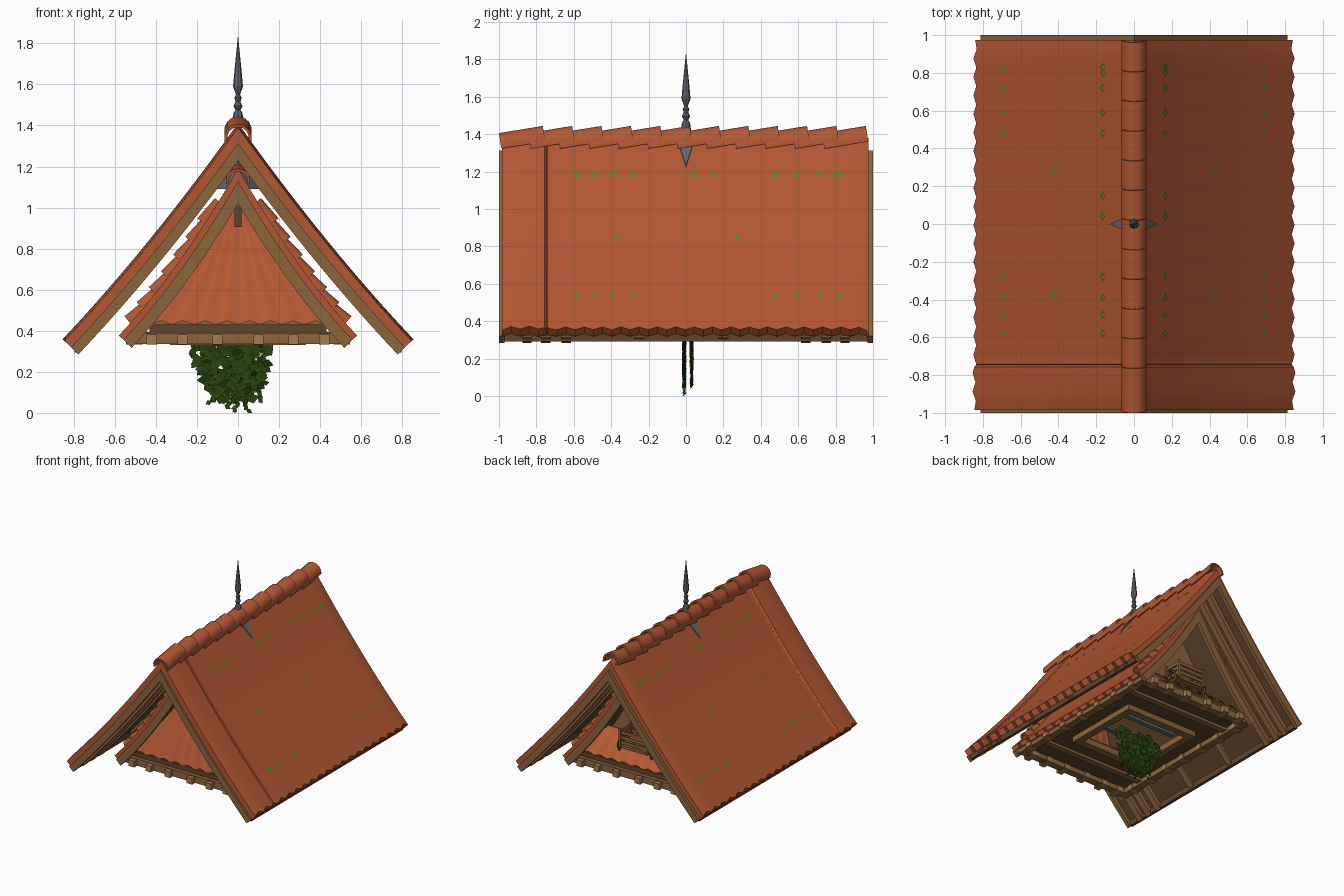
import bpy, bmesh, math, random
from mathutils import Vector

if "Cube" in bpy.data.objects:
    bpy.data.objects.remove(bpy.data.objects["Cube"])

random.seed(4)

def mat(name, c):
    m = bpy.data.materials.new(name)
    m.diffuse_color = (*c, 1)
    m.use_nodes = True
    m.node_tree.nodes["Principled BSDF"].inputs["Base Color"].default_value = m.diffuse_color
    return m

TILE = mat("red clay tile", (.45, .097, .034))
WOOD = mat("wood", (.26, .128, .045))
LIGHT = mat("light wood", (.38, .2, .08))
DARK = mat("dark wood", (.12, .06, .024))
METAL = mat("grey metal", (.13, .14, .165))
IVY = mat("dark ivy", (.022, .058, .004))
MOSS = mat("moss", (.1, .24, .012))

def make(name, verts, faces, m, smooth=False):
    me = bpy.data.meshes.new(name)
    me.from_pydata(verts, [], faces)
    bm = bmesh.new()
    bm.from_mesh(me)
    bmesh.ops.recalc_face_normals(bm, faces=bm.faces)
    bm.to_mesh(me)
    bm.free()
    me.materials.append(m)
    o = bpy.data.objects.new(name, me)
    bpy.context.collection.objects.link(o)
    if smooth:
        bpy.context.view_layer.objects.active = o
        o.select_set(True)
        bpy.ops.object.shade_smooth_by_angle(angle=math.radians(30))
        o.select_set(False)
    return o

def boxes(name, m, items):
    # each item: centre and full size
    v, f = [], []
    for (cx, cy, cz), (sx, sy, sz) in items:
        b = len(v)
        v += [(cx + i * sx / 2, cy + j * sy / 2, cz + k * sz / 2)
              for i in (-1, 1) for j in (-1, 1) for k in (-1, 1)]
        f += [tuple(b + n for n in q) for q in
              ((0, 1, 3, 2), (4, 6, 7, 5), (0, 4, 5, 1), (2, 3, 7, 6), (0, 2, 6, 4), (1, 5, 7, 3))]
    return make(name, v, f, m)

# curved roof profiles: z = top - a x + b x^2, eave at x = xe
MAIN = (1.40, 1.40, .20, .85)
SMALL = (1.19, 1.75, .60, .58)

def point(P, x, d):
    top, a, b, _ = P
    s = a - 2 * b * x
    return top - a * x + b * x * x - d * math.sqrt(1 + s * s)

def curve(P, d, trim=0, n=12):
    s = P[1] - 2 * P[2] * P[3]
    xe = P[3] - trim - d * s / math.sqrt(1 + s * s)
    right = [(xe * i / n, point(P, xe * i / n, d)) for i in range(n, -1, -1)]
    return right + [(-x, z) for x, z in reversed(right[:-1])]

def slab(name, P, d0, d1, stations, m, smooth=False):
    # stations: (y, drop, eave trim); closed curved shell between depths d0 and d1
    v, f = [], []
    for y, drop, trim in stations:
        ring = curve(P, d0 + drop, trim) + curve(P, d1, trim)[::-1]
        v += [(x, y, z) for x, z in ring]
    k = len(ring)
    h = k // 2
    for s in range(len(stations) - 1):
        for i in range(k):
            j = (i + 1) % k
            f.append((s * k + i, s * k + j, (s + 1) * k + j, (s + 1) * k + i))
    for b in (0, (len(stations) - 1) * k):
        f += [(b + i, b + i + 1, b + k - 2 - i, b + k - 1 - i) for i in range(h - 1)]
    return make(name, v, f, m, smooth)

def flat(y, w):
    return [(y - w / 2, 0, 0), (y + w / 2, 0, 0)]

# main tiled roof with scalloped eave, rounded verges and a raised front strip
main_st = []
for i in range(41):
    y = -.985 + 1.96 * i / 40
    drop = .012 if i in (0, 40) else .003 if i in (1, 39) else 0
    main_st.append((y, drop - (.006 if y < -.755 else 0), .015 * (i % 2)))
main_st += [(-.757, -.005, .008), (-.747, .006, .008), (-.73, .003, .008)]
slab("main_roof_tiles", MAIN, 0, .052, sorted(main_st), TILE, True)
slab("main_roof_sheathing", MAIN, .05, .066, [(-.97, 0, .02), (.97, 0, .02)], DARK)
for n, y in (("front", -.985), ("back", .985)):
    slab(n + "_bargeboard", MAIN, .05, .1, flat(y, .03), WOOD)
for y in (-.85, -.75, -.64, -.25, .2, .64, .75, .85):
    slab("main_rafter", MAIN, .06, .1 if abs(y) > .3 else .085, flat(y, .05), WOOD)
for s in (1, -1):
    boxes("eave_board", DARK, [((s * .785, 0, .318), (.025, 1.94, .05))])

# arched cap tiles
def arches(name, spans, r, up):
    v, f = [], []
    n = 8
    for p, q in spans:
        p, q = Vector(p), Vector(q)
        d = (q - p).normalized()
        side = d.cross(Vector(up)).normalized()
        nor = side.cross(d)
        b = len(v)
        for c in (p, q):
            for rr in (r, r - .014):
                for i in range(n + 1):
                    t = math.radians(-15 + 210 * i / n)
                    v.append(c + side * rr * math.cos(t) + nor * rr * math.sin(t))
        k = n + 1
        for i in range(n):
            for x, y in ((0, 2), (1, 3), (0, 1), (2, 3)):
                f.append((b + x * k + i, b + x * k + i + 1, b + y * k + i + 1, b + y * k + i))
        for i in (0, n):
            f.append((b + i, b + k + i, b + 3 * k + i, b + 2 * k + i))
    return make(name, v, f, TILE, True)

arches("main_ridge_caps", [((0, -.99 + .157 * i, 1.34), (0, -.755 + .157 * i, 1.378))
                           for i in range(12)], .067, (0, 0, 1))

# smaller inner roof under the main one
inner_st = [(-.75 + 1.5 * i / 30, 0, .015 * (i % 2)) for i in range(31)]
slab("inner_roof_tiles", SMALL, 0, .032, inner_st, TILE, True)
slab("inner_roof_sheathing", SMALL, .03, .045, [(-.72, 0, .02), (.72, 0, .02)], DARK)
for n, y in (("inner_front", -.75), ("inner_back", .75)):
    slab(n + "_bargeboard", SMALL, .03, .085, flat(y, .03), WOOD)
arches("inner_ridge_caps", [((0, -.77 + .15 * i, 1.13), (0, -.55 + .15 * i, 1.15))
                            for i in range(9)], .06, (0, 0, 1))
verge = []
for y in (-.66, .66):
    for s in (1, -1):
        for i in range(7):
            x0, x1 = .53 - .06 * i, .53 - .06 * i - .085
            verge.append(((s * x0, y, point(SMALL, x0, -.008)),
                          (s * x1, y, point(SMALL, x1, .012))))
arches("inner_verge_caps", verge, .036, (0, 0, 1))

# sloping tiled gable skirts with scalloped lower edge; the back one stops at a wooden wall
def skirt(name, s, y_top, z_top, half):
    v = [(-.43 + .86 * i / 16, s * .71, .43 + .018 * (i % 2)) for i in range(17)]
    v += [(-half + 2 * half * i / 16, s * y_top, z_top) for i in range(17)]
    make(name, v, [(i, i + 1, i + 18, i + 17) for i in range(16)], TILE)

skirt("front_gable_tiles", -1, .45, 1.05, .01)
skirt("back_gable_tiles", 1, .52, .6, .36)
make("back_gable_wall", [(-.42, .50, .42), (.42, .50, .42), (0, .50, 1.08)], [(0, 1, 2)], WOOD)
boxes("front_gable_vent", DARK, [((0, -.72, .955), (.036, .05, .1))])
for s in (1, -1):
    boxes("gable_shadow_board", DARK, [((0, s * .69, .405), (.86, .02, .05))])

# square wooden base frame, ceiling with opening, and projecting beam ends
frame = []
for s in (1, -1):
    frame += [((0, s * .70, .362), (1.06, .06, .055)), ((s * .50, 0, .362), (.06, 1.36, .055)),
              ((0, s * .30, .355), (.66, .06, .05)), ((s * .30, 0, .355), (.06, .6, .05))]
boxes("base_frame", WOOD, frame)
boxes("ceiling_boards", DARK, [((0, s * .49, .385), (.98, .42, .02)) for s in (1, -1)] +
      [((s * .39, 0, .385), (.2, .56, .02)) for s in (1, -1)])
boxes("ceiling_battens", WOOD, [((0, s * .5, .368), (.94, .05, .03)) for s in (1, -1)])
boxes("opening_bars", METAL, [((0, y, .42), (.56, .04, .02)) for y in (-.12, .12)])
ends = []
for s in (1, -1):
    ends += [((x, s * .715, .358), (.05, .1, .05)) for x in (-.42, -.27, -.1, .1, .27, .42)]
    ends += [((s * .505, y, .358), (.08, .05, .05)) for y in (-.6, -.4, -.2, 0, .2, .4, .6)]
boxes("beam_ends", LIGHT, ends)

# small wooden cart on the back gable
CY, CZ = .6, .58
cart = [((0, CY, CZ - .04), (.24, .14, .02))]
for s in (1, -1):
    cart += [((0, CY + s * .07, CZ + z), (.24, .012, .025)) for z in (0, .04, .08)]
    cart += [((s * .12, CY, CZ + z), (.012, .14, .025)) for z in (0, .04, .08)]
    cart += [((s * .12, CY + t * .07, CZ + .03), (.02, .02, .15)) for t in (1, -1)]
boxes("cart_box", WOOD, cart)
for s in (1, -1):
    bpy.ops.mesh.primitive_torus_add(major_radius=.06, minor_radius=.011, major_segments=14,
                                     minor_segments=4, location=(s * .145, CY, CZ - .04),
                                     rotation=(0, math.pi / 2, 0))
    o = bpy.context.object
    o.name = "cart_wheel"
    o.data.materials.append(DARK)
    boxes("cart_spokes", DARK, [((s * .145, CY, CZ - .04), (.012, .12, .014)),
                                ((s * .145, CY, CZ - .04), (.012, .014, .12))])

# metal spire, the flashing plates under it, and its foot inside the roof
def lathe(name, prof, n):
    v = [(r * math.cos(2 * math.pi * i / n), r * math.sin(2 * math.pi * i / n), z)
         for r, z in prof for i in range(n)]
    f = [(a * n + i, a * n + (i + 1) % n, (a + 1) * n + (i + 1) % n, (a + 1) * n + i)
         for a in range(len(prof) - 1) for i in range(n)]
    f += [tuple(range(n)), tuple(range((len(prof) - 1) * n, len(prof) * n))]
    return make(name, v, f, METAL)

lathe("spire_foot", [(.12, 1.09), (.1, 1.2), (.05, 1.3)], 4)
for s in (1, -1):
    tri = [(.03, -.042), (.03, .042), (.128, 0)]
    v = [(s * x, y, point(MAIN, x, d)) for d in (.01, -.005) for x, y in tri]
    make("spire_flashing", v, [(0, 1, 2), (3, 4, 5), (0, 1, 4, 3), (1, 2, 5, 4), (2, 0, 3, 5)], METAL)
lathe("spire", [(.03, 1.4), (.022, 1.46), (.012, 1.475), (.022, 1.495), (.012, 1.515),
                (.018, 1.535), (.01, 1.55), (.024, 1.59), (.017, 1.67), (.001, 1.83)], 8)

# hanging ivy: two thin curtains of leaves
v, f = [], []
def leaf(x, y, z, r):
    t = random.random() * 6.28
    b = len(v)
    for k, q in enumerate((1, .7, 1, .7)):
        a = t + k * math.pi / 2
        v.append((x + r * q * math.cos(a), y + random.uniform(-.012, .012),
                  max(0, z + r * q * math.sin(a))))
    f.append((b, b + 1, b + 2, b + 3))

for y, n in ((-.01, 230), (.03, 130)):
    for i in range(n):
        z = random.uniform(.1 if y < 0 else .06, .38)
        w = .5 + .5 * min(1, (z - .05) / .25)
        leaf(random.uniform(-.23 * w, .17 * w), y, z, random.uniform(.02, .038))
for x, low in ((-.13, .05), (-.05, .03), (-.01, .008), (.04, .008), (.1, .06), (.13, .13)):
    z = low
    while z < .22:
        leaf(x + random.uniform(-.015, .015), -.01, z, .018)
        z += .016
make("hanging_ivy", v, f, IVY)

# moss tufts lying on the roof slopes
v, f = [], []
rows = [(.69, (-.58, -.48, -.39, -.28, .48, .59, .72, .82)),
        (.165, (-.58, -.48, -.39, -.28, .04, .15, .48, .59, .72, .8, .83)), (.43, (-.37, .28))]
for x, ys in rows:
    for s in (1, -1):
        for y in ys:
            b = len(v)
            for dx, dy in ((-.012, 0), (0, -.022), (.012, 0), (0, .022)):
                v.append((s * (x + dx), y + dy, point(MAIN, x + dx, -.005)))
            f.append((b, b + 1, b + 2, b + 3))
make("roof_moss", v, f, MOSS)
